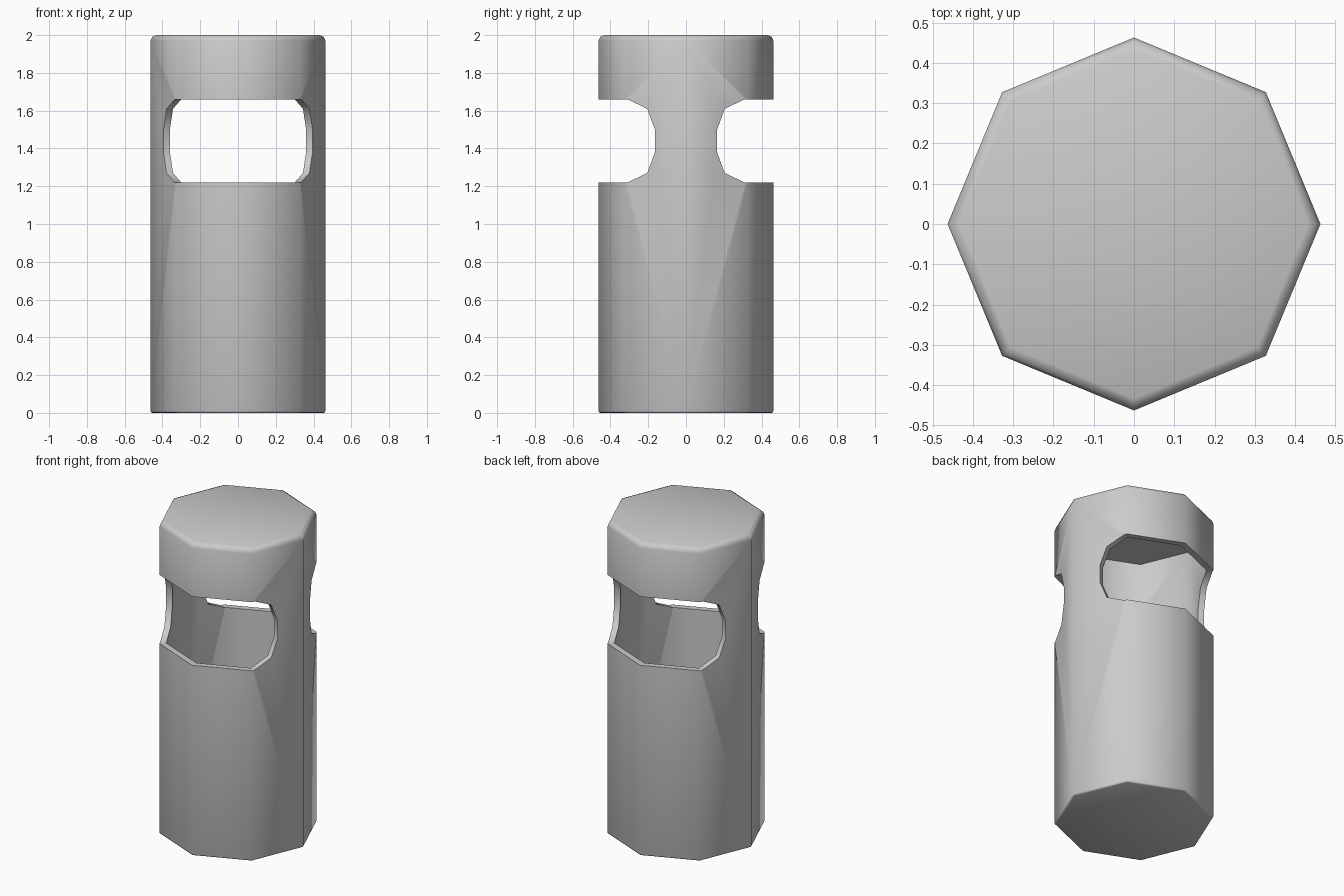
import bpy, bmesh, math

default = bpy.data.objects.get("Cube")
if default:
    bpy.data.objects.remove(default, do_unlink=True)

# Material
grey = bpy.data.materials.new("light grey metal")
grey.use_nodes = True
colour = (0.6, 0.6, 0.6, 1)
grey.diffuse_color = colour
grey.node_tree.nodes["Principled BSDF"].inputs["Base Color"].default_value = colour

RADIUS, HEIGHT, WALL = 0.463, 2.0, 0.037
LOW, HIGH = 1.22, 1.66        # opening sill and head
DIAG = math.sqrt(0.5)


def ring(r, z):
    """Quarter of the octagon: front corner, diagonal corner, side corner."""
    return [(0, -r, z), (r * DIAG, -r * DIAG, z), (r, 0, z)]


def on_side(y, z):
    """Point on the flat side panel at depth y."""
    t = 1 + y / (RADIUS * DIAG)
    return (RADIUS * (DIAG + (1 - DIAG) * t), y, z)


# One quarter of the shell: end caps with rounded rims, then the wall panels
bottom = [ring(RADIUS - 0.01, 0), ring(RADIUS - 0.003, 0.003), ring(RADIUS, 0.01)]
top = [ring(RADIUS, HEIGHT - 0.03), ring(RADIUS - 0.009, HEIGHT - 0.009),
       ring(RADIUS - 0.03, HEIGHT)]
sill, head = ring(RADIUS, LOW), ring(RADIUS, HIGH)
faces = [[(0, 0, 0)] + bottom[0], [(0, 0, HEIGHT)] + top[-1]]
for rings in (bottom, top):
    for a, b in zip(rings, rings[1:]):
        faces += [[a[i], a[i + 1], b[i + 1], b[i]] for i in range(2)]
for a, b in ((bottom[-1], sill), (head, top[0])):
    faces.append([a[0], a[1], b[1], b[0]])

# Side panel with the rounded end of the opening cut out
notch = [on_side(y, z) for y, z in
         ((-0.31, LOW), (-0.205, 1.27), (-0.163, 1.385),
          (-0.163, 1.495), (-0.205, 1.61), (-0.31, HIGH))]
faces.append([bottom[-1][1], bottom[-1][2], top[0][2], top[0][1], head[1]]
             + notch[::-1] + [sill[1]])

# Mirror the quarter into a full shell
bm = bmesh.new()
for sx in (1, -1):
    for sy in (1, -1):
        for face in faces:
            bm.faces.new([bm.verts.new((x * sx, y * sy, z)) for x, y, z in face])
bmesh.ops.remove_doubles(bm, verts=bm.verts, dist=0.0005)
bmesh.ops.recalc_face_normals(bm, faces=bm.faces)
lid = max(bm.faces, key=lambda f: f.calc_center_median().z)
if lid.normal.z < 0:
    bmesh.ops.reverse_faces(bm, faces=bm.faces)
mesh = bpy.data.meshes.new("bin_shell")
bm.to_mesh(mesh)
bm.free()
mesh.materials.append(grey)
shell = bpy.data.objects.new("bin_shell", mesh)
bpy.context.collection.objects.link(shell)

# Wall thickness and smooth shading
solid = shell.modifiers.new("wall", 'SOLIDIFY')
solid.thickness = WALL
solid.offset = -1
solid.use_even_offset = True
bpy.ops.object.select_all(action='DESELECT')
shell.select_set(True)
bpy.context.view_layer.objects.active = shell
bpy.ops.object.modifier_apply(modifier=solid.name)
bpy.ops.object.shade_smooth_by_angle(angle=math.radians(60))
